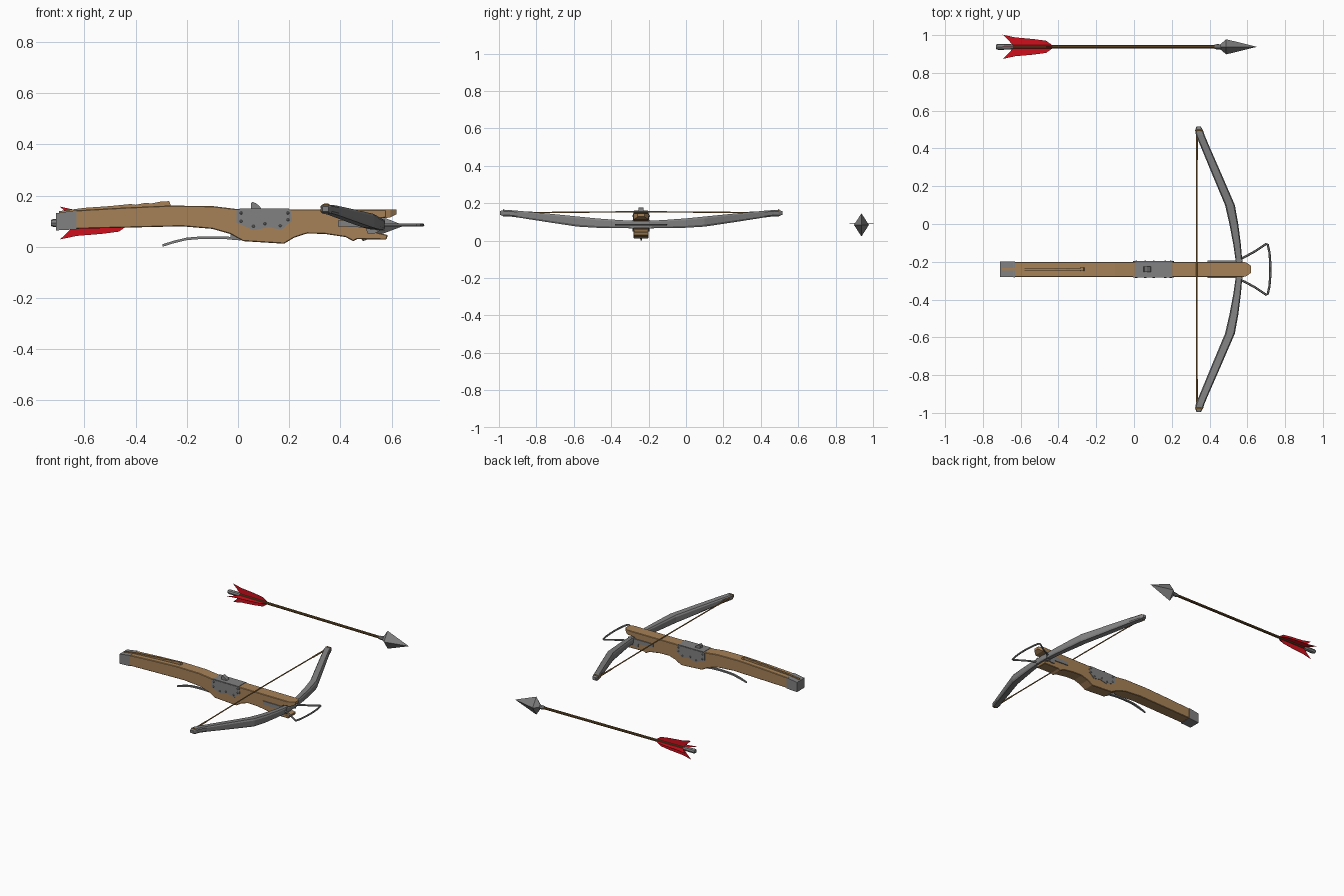
import bpy, bmesh
from math import sin, cos, pi
from mathutils import Vector

if "Cube" in bpy.data.objects:
    bpy.data.objects.remove(bpy.data.objects["Cube"])

CY = -0.24          # centre line of the crossbow
AY = 0.938          # centre line of the bolt


def material(name, rgb):
    m = bpy.data.materials.new(name)
    m.diffuse_color = (*rgb, 1)
    m.use_nodes = True
    m.node_tree.nodes["Principled BSDF"].inputs["Base Color"].default_value = m.diffuse_color
    return m


WOOD = material("wood", (0.38, 0.22, 0.095))
DARK = material("dark_wood", (0.13, 0.07, 0.02))
CORD = material("cord", (0.33, 0.18, 0.05))
RED = material("red", (0.62, 0.005, 0.012))
STEEL = material("steel", (0.22, 0.22, 0.22))


def finish(bm, name, mat):
    bmesh.ops.recalc_face_normals(bm, faces=bm.faces)
    me = bpy.data.meshes.new(name)
    bm.to_mesh(me)
    bm.free()
    ob = bpy.data.objects.new(name, me)
    bpy.context.collection.objects.link(ob)
    me.materials.append(mat)
    return ob


def plate(name, pts, y0, y1, mat=STEEL, bevel=0):
    """Extrude an x-z outline from y0 to y1."""
    bm = bmesh.new()
    f = bm.faces.new([bm.verts.new((x, y0, z)) for x, z in pts])
    ext = bmesh.ops.extrude_face_region(bm, geom=[f])
    bmesh.ops.translate(bm, vec=(0, y1 - y0, 0),
                        verts=[v for v in ext["geom"] if isinstance(v, bmesh.types.BMVert)])
    # the extrude leaves the start face in place only when it is needed as a cap
    bmesh.ops.holes_fill(bm, edges=[e for e in bm.edges if e.is_boundary])
    ob = finish(bm, name, mat)
    if bevel:
        b = ob.modifiers.new("bevel", "BEVEL")
        b.width, b.segments = bevel, 1
    return ob


def loft(name, rings, mat=STEEL, closed=False):
    """Skin a list of equal-sized point rings."""
    bm = bmesh.new()
    vs = [[bm.verts.new(p) for p in r] for r in rings]
    n = len(vs[0])
    pairs = list(zip(vs, vs[1:])) + ([(vs[-1], vs[0])] if closed else [])
    for a, b in pairs:
        for i in range(n):
            j = (i + 1) % n
            bm.faces.new((a[i], a[j], b[j], b[i]))
    if not closed:
        bm.faces.new(vs[0])
        bm.faces.new(vs[-1])
    return finish(bm, name, mat)


def tube(name, path, radii, mat=STEEL, sides=6, closed=False):
    """Round bar along a path, one radius or one per point."""
    pts = [Vector(p) for p in path]
    n = len(pts)
    if not isinstance(radii, (list, tuple)):
        radii = [radii] * n
    rings = []
    for i, p in enumerate(pts):
        a = pts[i - 1] if i or closed else p
        b = pts[(i + 1) % n] if i < n - 1 or closed else p
        t = (b - a).normalized()
        u = t.cross(Vector((0, 0, 1))).normalized()
        w = u.cross(t)
        rings.append([p + (u * cos(2 * pi * k / sides) + w * sin(2 * pi * k / sides)) * radii[i]
                      for k in range(sides)])
    return loft(name, rings, mat, closed)


def box_rings(data, cy):
    """Rectangular rings (x, half width, z low, z high) along x."""
    return [[(x, cy - w, lo), (x, cy + w, lo), (x, cy + w, hi), (x, cy - w, hi)]
            for x, w, lo, hi in data]


# Wooden stock with a notch at the front for the bow
plate("stock", [(-.64, .142), (-.45, .153), (-.27, .161), (-.1, .159), (0, .147), (.58, .145),
                (.58, .114), (.535, .108), (.525, .06), (.585, .046), (.58, .028), (.465, .03),
                (.45, .022), (.42, .038), (.34, .05), (.27, .052), (.22, .036), (.18, .012),
                (.02, .022), (-.03, .05), (-.1, .07), (-.22, .08), (-.64, .07)],
      CY - .04, CY + .04, WOOD, .003)
loft("stock_nose", box_rings([(.575, .04, .112, .145), (.595, .036, .115, .145),
                              (.62, .018, .128, .145)], CY), WOOD)
loft("butt_cap", box_rings([(-.71, .041, .064, .131), (-.63, .042, .068, .143)], CY))

# Bolt rest strip along the top, with a small knob
plate("top_strip", [(-.7, .125), (-.7, .139), (-.6, .152), (-.5, .159), (-.42, .167), (-.4, .164),
                    (-.36, .172), (-.34, .169), (-.3, .177), (-.27, .178), (-.262, .155),
                    (-.5, .145)], CY - .006, CY + .006, WOOD)
plate("strip_knob", [(-.283, .155), (-.28, .176), (-.268, .177), (-.262, .158)],
      CY - .01, CY + .01, WOOD)

# Lock plates, top cover and rivets, bow brackets on both cheeks
outline = [(-.005, .146), (.205, .146), (.212, .1), (.19, .085), (.17, .066), (.12, .077),
           (.06, .064), (.02, .083), (-.005, .093)]
for s, side in ((-1, "front"), (1, "back")):
    plate("lock_plate_" + side, outline, CY + s * .036, CY + s * .043)
    for i, (x, z) in enumerate([(.012, .132), (.012, .1), (.06, .08), (.165, .082), (.195, .105),
                                (.195, .132), (.105, .09)]):
        tube(f"rivet_{side}_{i}", [(x, CY + s * .04, z), (x, CY + s * .0445, z),
                                   (x, CY + s * .0465, z)], [.006, .006, .003])
    plate("bow_bracket_" + side, [(.39, .102), (.5, .102), (.57, .1), (.57, .07), (.53, .05),
                                  (.505, .052), (.5, .075), (.39, .08)],
          CY + s * .037, CY + s * .046)
    plate("stirrup_clamp_" + side, [(.54, .064), (.575, .064), (.575, .107), (.54, .107)],
          CY + s * .042, CY + s * .052)
plate("lock_cover", [(.005, .142), (.2, .142), (.2, .149), (.005, .15)], CY - .04, CY + .04)
plate("string_catch", [(.052, .145), (.05, .168), (.056, .176), (.07, .17), (.085, .158),
                       (.092, .145)], CY - .014, CY + .014)

# Long trigger lever under the stock
lever = [(-.295, .005), (-.25, .019), (-.2, .031), (-.15, .035), (-.09, .036), (-.03, .034),
         (.01, .036)]
wid = [.003, .006, .007, .007, .007, .009, .01]
loft("trigger_lever", [[(x, CY - w, z - .005), (x, CY + w, z - .005), (x, CY + w, z + .005),
                        (x, CY - w, z + .005)] for (x, z), w in zip(lever, wid)])
plate("lever_pivot", [(-.03, .028), (.01, .025), (.01, .055), (-.03, .052)], CY - .01, CY + .01)

# Steel bow: offset from centre, inner x, outer x, z, height
half = [(.0, .535, .575, .086, .04), (.045, .538, .573, .086, .04), (.13, .526, .566, .089, .044),
        (.24, .505, .552, .094, .05), (.34, .482, .534, .102, .054), (.5, .415, .465, .122, .046),
        (.66, .349, .395, .142, .036), (.71, .328, .374, .147, .034), (.735, .324, .366, .147, .033),
        (.755, .33, .354, .148, .02)]


def limb_ring(d, x0, x1, z, h, s):
    c, k = (x0 + x1) / 2, (x1 - x0) / 2
    h /= 2
    return [(c + a * k, CY + s * d, z + b * h) for a, b in
            [(-1, -.6), (-.75, -1), (.75, -1), (1, -.6), (1, .6), (.75, 1), (-.75, 1), (-1, .6)]]


loft("bow", [limb_ring(*r, -1) for r in half[:0:-1]] + [limb_ring(*r, 1) for r in half])

# Bowstring with loops around the tips
tube("bowstring", [(.333, CY - .735, .149), (.332, CY - .1, .154), (.332, CY + .1, .154),
                   (.333, CY + .735, .149)], .004, CORD)
for s, side in ((-1, "front"), (1, "back")):
    tube("string_loop_" + side, [(.344 + .022 * cos(a * pi / 5), CY + s * .735,
                                  .148 + .018 * sin(a * pi / 5)) for a in range(10)],
         .004, CORD, 5, True)
    tube("string_serving_" + side, [(.333, CY + s * .58, .15), (.333, CY + s * .735, .149)],
         .0055, CORD)

# Foot stirrup
right = [(.55, .05), (.585, .065), (.64, .095), (.7, .135), (.708, .131), (.717, .09), (.721, .04)]
tube("stirrup", [(x, CY - d, .085) for x, d in right] + [(.722, CY, .085)]
     + [(x, CY + d, .085) for x, d in right[::-1]], .006)


def az(x):          # the bolt dips slightly towards its head
    return .084 - .009 * (x - .5) / 1.2


# Bolt: shaft, nock, socket, flattened head
tube("bolt_shaft", [(-.7, AY, az(-.7)), (.46, AY, az(.46))], .009, DARK, 8)
tube("bolt_nock", [(x, AY, az(x)) for x in (-.73, -.72, -.655, -.64)],
     [.012, .016, .015, .011], sides=8)
tube("head_socket", [(x, AY, az(x)) for x in (.425, .44, .49)], [.011, .014, .012], sides=8)
loft("bolt_head", [[(x, AY - w, az(x)), (x, AY, az(x) - h), (x, AY + w, az(x)),
                    (x, AY, az(x) + h)] for x, w, h in
                   [(.455, .012, .012), (.488, .04, .062), (.648, .0008, .0008)]])

# Four thin feather vanes set in a cross
vane = [(-.43, .007), (-.465, .032), (-.53, .041), (-.63, .05), (-.695, .064), (-.665, .035),
        (-.64, .007)]
for i in range(4):
    c, s = cos(i * pi / 2), sin(i * pi / 2)
    loft(f"bolt_vane_{i}", [[(x, AY + c * r - s * t, az(x) + s * r + c * t) for x, r in vane]
                            for t in (-.0008, .0008)], RED)
